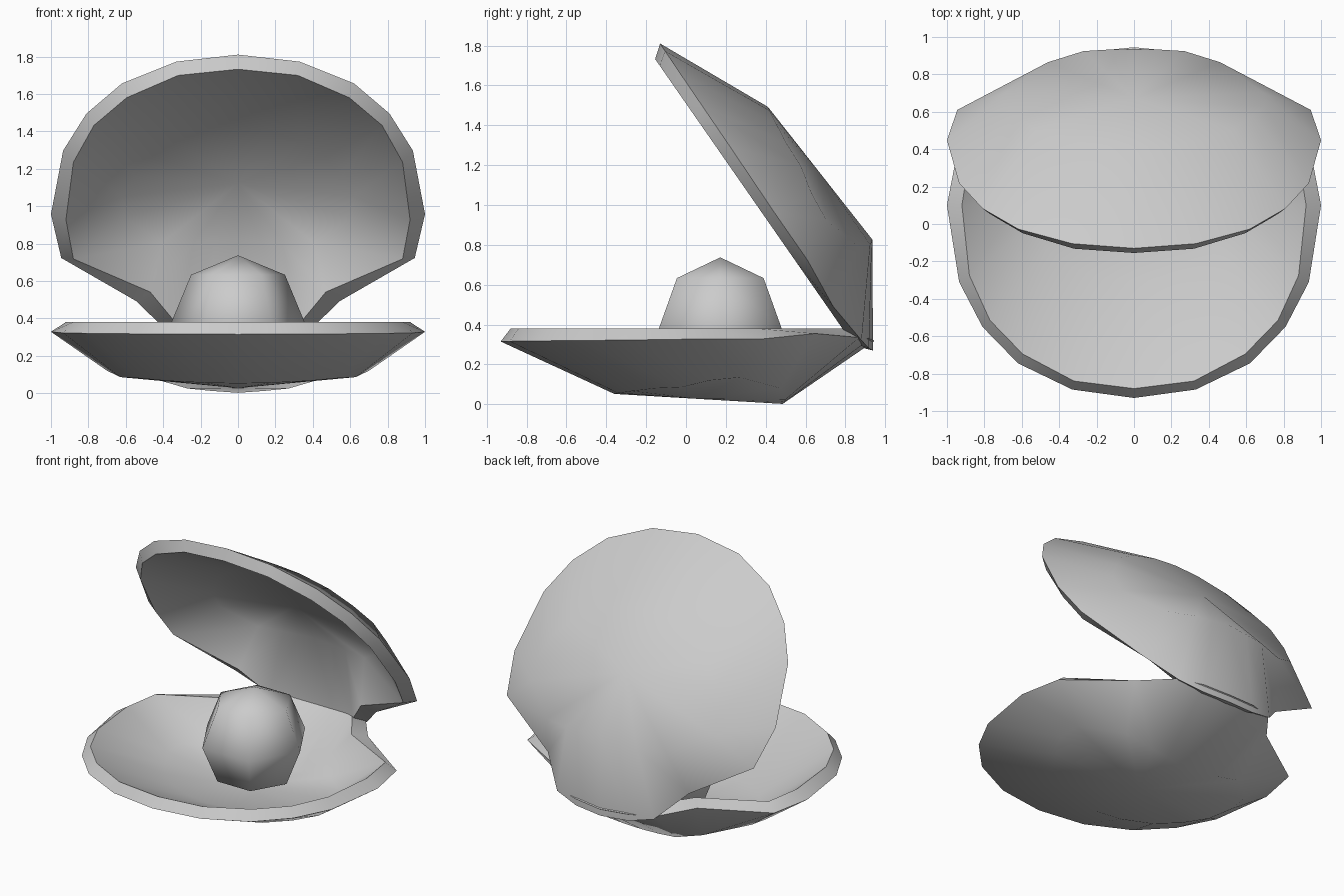
import bpy, bmesh, math

if "Cube" in bpy.data.objects:
    bpy.data.objects.remove(bpy.data.objects["Cube"])

# Half outlines of one shell half (x, y, z), from the front lip to the hinge
RIM = [(0, -.93, .315), (.33, -.885, .316), (.62, -.745, .318), (.81, -.55, .32),
       (.935, -.31, .322), (1, .10, .328), (.945, .385, .328), (.54, .65, .355),
       (.37, .87, .335), (.2, .925, .328), (0, .945, .317)]
LIP = [(0, -.88), (.32, -.84), (.595, -.695), (.77, -.515), (.88, -.275), (.92, .10),
       (.88, .355), (.47, .57), (.32, .79), (.17, .85), (0, .87)]
BELLY = [(0, -.36, .052), (.18, -.34, .056), (.38, -.27, .066), (.53, -.16, .08),
         (.63, -.02, .086), (.70, .12, .12), (.69, .27, .135), (.46, .475, .08),
         (.27, .50, .025), (.14, .495, .012), (0, .485, .002)]
LIP_Z = .38
TILT = math.atan2(.82, .57)


def full_loop(half):
    return half + [(-x, y, z) for x, y, z in half[-2:0:-1]]


def opened(p):
    # Mirror the lower half and swing it open around the hinge
    x, y, z = p
    u, n = y + .93, .315 - z
    c, s = math.cos(TILT), math.sin(TILT)
    return (x, -.13 + c * u + s * n, 1.81 - s * u + c * n)


def smooth(obj, angle):
    bpy.ops.object.select_all(action='DESELECT')
    obj.select_set(True)
    bpy.context.view_layer.objects.active = obj
    bpy.ops.object.shade_smooth_by_angle(angle=math.radians(angle))


def shell(name, place):
    lip = [(x, y, LIP_Z) for x, y in LIP]
    # Shallower inner bowl
    inner = [(x * .88, .06 + (y - .06) * .88, .085 + z * .5) for x, y, z in BELLY]
    bm = bmesh.new()
    loops = [[bm.verts.new(place(p)) for p in full_loop(h)]
             for h in (BELLY, RIM, lip, inner)]
    n = len(loops[0])
    # Outer wall, bevelled rim and inner wall, split the same way on both sides
    for a, b in zip(loops, loops[1:]):
        for i in range(n):
            j = (i + 1) % n
            s, e = (i, j) if i < n // 2 else (j, i)
            if b is loops[3]:
                tris = ((a[s], a[e], b[e]), (a[s], b[e], b[s]))
            else:
                tris = ((a[s], a[e], b[s]), (a[e], b[e], b[s]))
            for t in tris:
                bm.faces.new(t)
    # Outer and inner floor
    for loop, z in ((loops[0], .027), (loops[3], .095)):
        mid = bm.verts.new(place((0, .06, z)))
        for i in range(n):
            bm.faces.new((loop[i], loop[(i + 1) % n], mid))
    bmesh.ops.recalc_face_normals(bm, faces=bm.faces)
    mesh = bpy.data.meshes.new(name)
    bm.to_mesh(mesh)
    bm.free()
    obj = bpy.data.objects.new(name, mesh)
    bpy.context.collection.objects.link(obj)
    smooth(obj, 64)


shell("lower_shell", lambda p: p)
shell("upper_shell", opened)

# Pearl: low-poly hexagonal ball with corners along x
bpy.ops.mesh.primitive_uv_sphere_add(segments=6, ring_count=4, radius=.355,
                                     location=(0, .172, .382))
pearl = bpy.context.object
pearl.name = "pearl"
if max(v.co.x for v in pearl.data.vertices) < .34:
    pearl.rotation_euler.z = math.radians(30)
smooth(pearl, 70)
